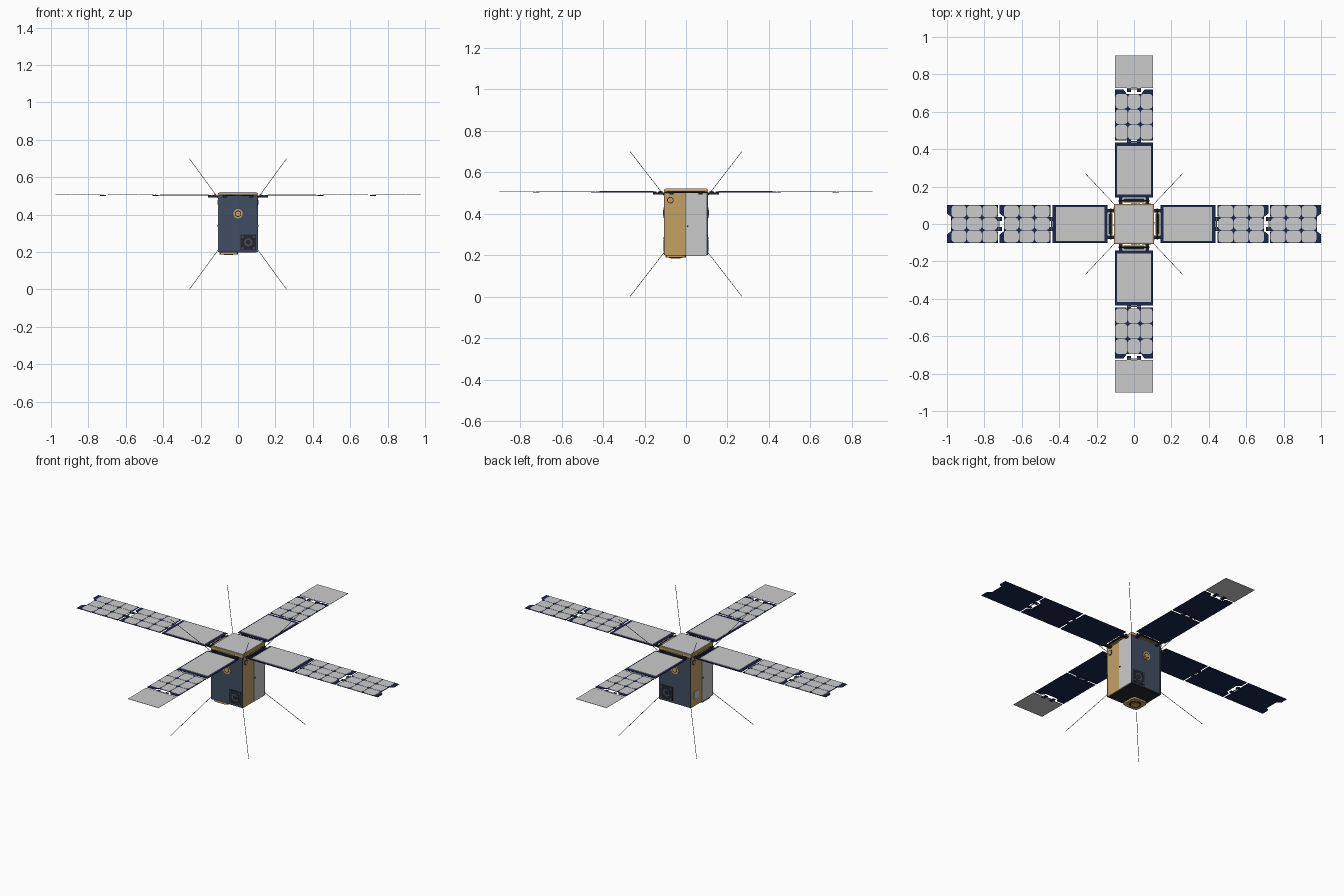
import bpy, bmesh
from math import pi, cos, sin
from mathutils import Vector, Matrix

if "Cube" in bpy.data.objects:
    bpy.data.objects.remove(bpy.data.objects["Cube"])


def material(name, rgb):
    m = bpy.data.materials.new(name)
    m.diffuse_color = (*rgb, 1)
    m.use_nodes = True
    m.node_tree.nodes["Principled BSDF"].inputs["Base Color"].default_value = m.diffuse_color
    return m


NAVY = material("navy", (0.011, 0.02, 0.08))
SLATE = material("slate", (0.055, 0.076, 0.12))
GOLD = material("gold", (0.55, 0.36, 0.13))
BLACK = material("black", (0.018, 0.02, 0.025))


def finish(name, bm, mat=None, turn=0):
    bmesh.ops.recalc_face_normals(bm, faces=bm.faces)
    me = bpy.data.meshes.new(name)
    bm.to_mesh(me)
    bm.free()
    ob = bpy.data.objects.new(name, me)
    bpy.context.collection.objects.link(ob)
    ob.rotation_euler.z = turn * pi / 2
    if mat:
        me.materials.append(mat)
    return ob


def box(name, lo, hi, mat=None, turn=0, bevel=0):
    bm = bmesh.new()
    lo, hi = Vector(lo), Vector(hi)
    bmesh.ops.create_cube(bm, size=1, matrix=Matrix.Translation((lo + hi) / 2)
                          @ Matrix.Diagonal((*(hi - lo), 1)))
    ob = finish(name, bm, mat, turn)
    if bevel:
        mod = ob.modifiers.new("bevel", 'BEVEL')
        mod.width, mod.segments = bevel, 2
    return ob


def prism(bm, pts, z0, z1):
    low = [bm.verts.new((x, y, z0)) for x, y in pts]
    top = [bm.verts.new((x, y, z1)) for x, y in pts]
    bm.faces.new(low)
    bm.faces.new(top)
    n = len(pts)
    for i in range(n):
        j = (i + 1) % n
        bm.faces.new((low[i], low[j], top[j], top[i]))


def rod(name, a, b, r, mat=None, turn=0, sides=24):
    a, b = Vector(a), Vector(b)
    d = b - a
    bm = bmesh.new()
    bmesh.ops.create_cone(bm, cap_ends=True, segments=sides, radius1=r, radius2=r, depth=d.length,
                          matrix=Matrix.Translation((a + b) / 2)
                          @ d.to_track_quat('Z', 'Y').to_matrix().to_4x4())
    for f in bm.faces:
        f.smooth = len(f.verts) == 4
    return finish(name, bm, mat, turn)


def chamfered(x0, x1, y0, y1, c):
    return [(x0 + c, y0), (x1 - c, y0), (x1 - c * .3, y0 + c * .3), (x1, y0 + c),
            (x1, y1 - c), (x1 - c * .3, y1 - c * .3), (x1 - c, y1), (x0 + c, y1),
            (x0 + c * .3, y1 - c * .3), (x0, y1 - c), (x0, y0 + c), (x0 + c * .3, y0 + c * .3)]


Z = 0.505   # wing plane
W = 0.102   # wing half width


def board(name, u0, u1, turn):
    # Notched carrier board with tabs at both ends
    half = [(u0 + .008, 0.04), (u0, 0.04), (u0, W), (u1, W), (u1, 0.055), (u1 - .022, 0.04)]
    pts = half + [(x, -y) for x, y in reversed(half)]
    bm = bmesh.new()
    prism(bm, pts, Z - .001, Z + .001)
    finish(name, bm, NAVY, turn)


def cells(name, u0, turn):
    # 3 x 3 solar cells with clipped corners
    bm = bmesh.new()
    for i in range(3):
        for j in range(3):
            x, y = u0 + .004 + i * .0825, -.1 + j * .067
            prism(bm, chamfered(x, x + .08, y, y + .065, .017), Z + .001, Z + .0022)
    finish(name, bm, None, turn)


def hinge(name, u, turn):
    for s in (-1, 1):
        box(name + "_leaf", (u - .016, s * .027 - .01, Z - .004), (u + .016, s * .027 + .01, Z - .001), NAVY, turn)
    rod(name + "_pin", (u, -.036, Z), (u, .036, Z), .003, None, turn, 10)


# Four wings
for k in range(4):
    box("inner_panel", (.142, -W, Z - .002), (.437, W, Z + .001), NAVY, k)
    box("inner_panel_cover", (.157, -.092, Z + .001), (.418, .092, Z + .004), None, k)
    hinge("mid_hinge", .442, k)
    board("mid_panel", .447, .718, k)
    cells("mid_cells", .447, k)
    hinge("outer_hinge", .722, k)
    if k % 2 == 0:
        board("outer_panel", .727, 1.0, k)
        cells("outer_cells", .727, k)
    else:
        box("end_plate", (.727, -W, Z - .0008), (.90, W, Z + .0008), None, k)
    # Root hinge beside the body
    rod("root_hinge_pin", (.124, -.083, Z), (.124, .083, Z), .004, BLACK, k, 12)
    box("root_hinge_bar", (.114, -.055, Z - .006), (.121, .055, Z + .004), GOLD, k)
    box("root_hinge_beam", (.128, -.055, Z - .006), (.136, .055, Z + .001), BLACK, k)
    for s in (-1, 1):
        box("root_hinge_arm", (.1, s * .07 - .009, Z - .013), (.16, s * .07 + .009, Z - .003), BLACK, k)

# Body core, rails, end frames
box("body_core", (-.1, -.1, .203), (.1, .1, .5), SLATE)
for sx in (-1, 1):
    for sy in (-1, 1):
        x, y = sx * .1, sy * .1
        box("corner_rail", (x - .005, y - .005, .2), (x + .005, y + .005, .505), SLATE)
        # Whip antennas, mirrored above and below
        for sz in (-1, 1):
            rod("whip_antenna", (x, y, .35 + sz * .13), (sx * .26, sy * .27, .35 + sz * .35), .0013, BLACK, 0, 6)
box("top_frame", (-.107, -.107, .5), (.107, .107, .517), GOLD, 0, .003)
box("top_plate", (-.1, -.1, .517), (.1, .1, .521))
box("bottom_plate", (-.1, -.1, .198), (.1, .1, .203), BLACK)

# Bottom patch antenna
bm = bmesh.new()
prism(bm, chamfered(-.1, .0, -.1, .0, .02), .188, .198)
finish("patch_antenna", bm, GOLD)
rod("patch_recess", (-.05, -.05, .188), (-.05, -.05, .186), .033, BLACK)
rod("patch_disc", (-.05, -.05, .187), (-.05, -.05, .184), .024, GOLD)

# Side faces: gold half and plain half, repeated half a turn round
for k in (0, 2):
    box("gold_side_panel", (.1, -.104, .2), (.105, -.003, .5), GOLD, k)
    box("plain_side_panel", (.1, .001, .2), (.107, .1, .5), None, k)
    rod("side_port_rim", (.105, -.075, .465), (.108, -.075, .465), .016, BLACK, k)
    rod("side_port", (.107, -.075, .465), (.109, -.075, .465), .012, GOLD, k)
    rod("side_stud", (.106, .008, .34), (.110, .008, .34), .004, BLACK, k, 12)
box("side_sensor_window", (-.108, .03, .245), (-.105, .075, .285))

# Front and back faces
for s, side in ((-1, "front"), (1, "back")):
    y = s * .1
    box(side + "_panel", (-.096, min(y, y + s * .004), .203), (.096, max(y, y + s * .004), .5), SLATE)
    y += s * .004
    rod(side + "_sensor_rim", (0, y, .405), (0, y + s * .004, .405), .025, GOLD, 0, 32)
    rod(side + "_sensor_lens", (0, y, .405), (0, y + s * .005, .405), .017, BLACK)
    rod(side + "_sensor_core", (0, y, .405), (0, y + s * .006, .405), .013, GOLD)
    # Square thruster plate
    cx, cz = .055, .252
    box(side + "_thruster_plate", (cx - .041, min(y, y + s * .002), cz - .041),
        (cx + .041, max(y, y + s * .002), cz + .041), BLACK)
    rod(side + "_thruster_ring", (cx, y, cz), (cx, y + s * .004, cz), .022, SLATE)
    rod(side + "_thruster_bore", (cx, y, cz), (cx, y + s * .005, cz), .013, BLACK)
    for i in range(4):
        a = pi / 4 + i * pi / 2
        px, pz = cx + .042 * cos(a), cz + .042 * sin(a)
        rod(side + "_thruster_bolt", (px, y, pz), (px, y + s * .005, pz), .006, SLATE, 0, 12)
